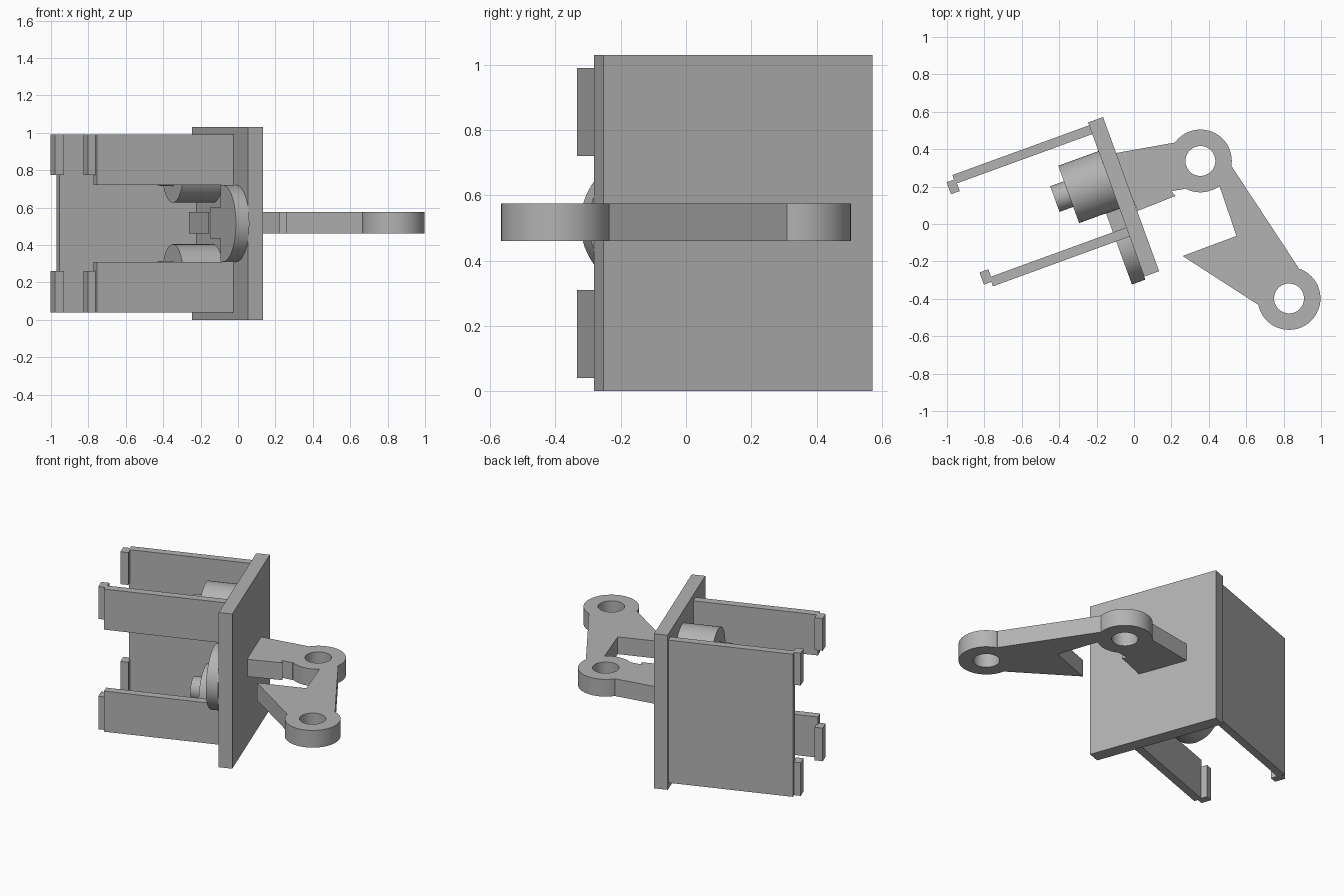
import bpy, bmesh, math
from mathutils import Matrix, Vector

if "Cube" in bpy.data.objects:
    bpy.data.objects.remove(bpy.data.objects["Cube"], do_unlink=True)

grey = bpy.data.materials.new("plain grey")
grey.use_nodes = True
COLOUR = (0.45, 0.45, 0.45, 1)
grey.diffuse_color = COLOUR
grey.node_tree.nodes["Principled BSDF"].inputs["Base Color"].default_value = COLOUR

TURN = Matrix.Rotation(math.radians(20), 4, 'Z')   # bracket is turned about z
MID = 0.515                                        # mid height of the bracket


def finish(name, bm, matrix=Matrix()):
    bmesh.ops.recalc_face_normals(bm, faces=bm.faces)
    bm.transform(matrix)
    mesh = bpy.data.meshes.new(name)
    bm.to_mesh(mesh)
    bm.free()
    mesh.materials.append(grey)
    ob = bpy.data.objects.new(name, mesh)
    bpy.context.collection.objects.link(ob)
    return ob


def box(name, u, v, z):
    bm = bmesh.new()
    bmesh.ops.create_cube(bm, size=1)
    size = [b - a for a, b in (u, v, z)]
    centre = [(a + b) / 2 for a, b in (u, v, z)]
    bm.transform(Matrix.Translation(centre) @ Matrix.Diagonal(size + [1]))
    return finish(name, bm, TURN)


def prism(name, points, z0, z1, matrix=Matrix()):
    bm = bmesh.new()
    face = bm.faces.new([bm.verts.new((x, y, z0)) for x, y in points])
    top = bmesh.ops.extrude_face_region(bm, geom=[face])["geom"]
    verts = [e for e in top if isinstance(e, bmesh.types.BMVert)]
    bmesh.ops.translate(bm, verts=verts, vec=(0, 0, z1 - z0))
    return finish(name, bm, matrix)


def arc(cx, cy, r, a0=0, a1=2 * math.pi, n=48):
    steps = n if a1 - a0 >= 2 * math.pi else n + 1
    return [(cx + r * math.cos(a0 + (a1 - a0) * i / n),
             cy + r * math.sin(a0 + (a1 - a0) * i / n)) for i in range(steps)]


# Stands a (z, v) profile along the bracket's u axis
ALONG = TURN @ Matrix(((0, 0, 1, 0), (0, 1, 0, 0), (1, 0, 0, 0), (0, 0, 0, 1)))


def rod(name, v, z, r, u0, u1):
    return prism(name, arc(z, v, r), u0, u1, ALONG)


def select(ob):
    bpy.ops.object.select_all(action='DESELECT')
    ob.select_set(True)
    bpy.context.view_layer.objects.active = ob


def combine(ob, other, operation):
    mod = ob.modifiers.new("cut", 'BOOLEAN')
    mod.operation, mod.solver, mod.object = operation, 'EXACT', other
    select(ob)
    bpy.ops.object.modifier_apply(modifier=mod.name)
    bpy.data.objects.remove(other, do_unlink=True)


parts = []

# Mounting plate and the round thumb rest with its flat inner edge
plate = box("mounting_plate", (-0.045, 0.04), (-0.283, 0.594), (0, 1.03))
R, HUB = 0.205, -0.095
lift = math.asin(0.04 / R)
rest = prism("round_rest", arc(MID, HUB, R, math.pi - lift, 2 * math.pi + lift),
             -0.121, -0.045, ALONG)
for part in (plate, rest):
    combine(part, rod("hole_cutter", -0.105, MID, 0.045, -0.3, 0.2), 'DIFFERENCE')
    parts.append(part)
parts.append(box("rest_tab", (-0.121, -0.045), (-0.055, 0.104), (0.435, 0.6)))
parts.append(box("arm_tail", (-0.13, -0.045), (0.104, 0.41), (0.46, 0.575)))

# Full back wall, split front wall, and their end clips
parts.append(box("back_wall", (-0.823, -0.045), (0.528, 0.578), (0.04, 0.99)))
for label, wall_z, clip_z in (("lower", (0.04, 0.31), (0.04, 0.26)),
                              ("upper", (0.72, 0.99), (0.775, 0.99))):
    parts.append(box(label + "_front_wall", (-0.823, -0.045), (-0.055, -0.003), wall_z))
    parts.append(box(label + "_front_clip", (-0.865, -0.815), (-0.03, 0.039), clip_z))
    parts.append(box(label + "_back_clip", (-0.865, -0.815), (0.484, 0.552), clip_z))

# Two stepped posts between the walls
for label, side in (("lower", -1), ("upper", 1)):
    z = MID + side * 0.274
    parts.append(rod(label + "_post", 0.268, z, 0.163, -0.274, -0.045))
    parts.append(rod(label + "_post_tip", 0.27, z, 0.073, -0.352, -0.27))

# Hinge arm: root link, hooked link, two eyes with holes
LOW, HIGH = 0.46, 0.575
EYES = ((0.355, 0.337), (0.829, -0.398))
arm = prism("hinge_arm", [(-0.11, 0.377), (0.233, 0.438), (0.355, 0.337), (0.27, 0.187),
                          (0.2, 0.176), (0.222, 0.15), (0.02, 0.07)], LOW, HIGH)
link = prism("hook_link", [(0.355, 0.337), (0.521, 0.31), (0.88, -0.235), (0.829, -0.398),
                           (0.666, -0.433), (0.26, -0.171), (0.548, -0.064),
                           (0.457, 0.203)], LOW, HIGH)
combine(arm, link, 'UNION')
for x, y in EYES:
    combine(arm, prism("eye", arc(x, y, 0.168), LOW, HIGH), 'UNION')
for x, y in EYES:
    combine(arm, prism("eye_cutter", arc(x, y, 0.08), 0.3, 0.8), 'DIFFERENCE')
parts.append(arm)

for part in parts:
    select(part)
    bpy.ops.object.shade_smooth_by_angle(angle=math.radians(30))
